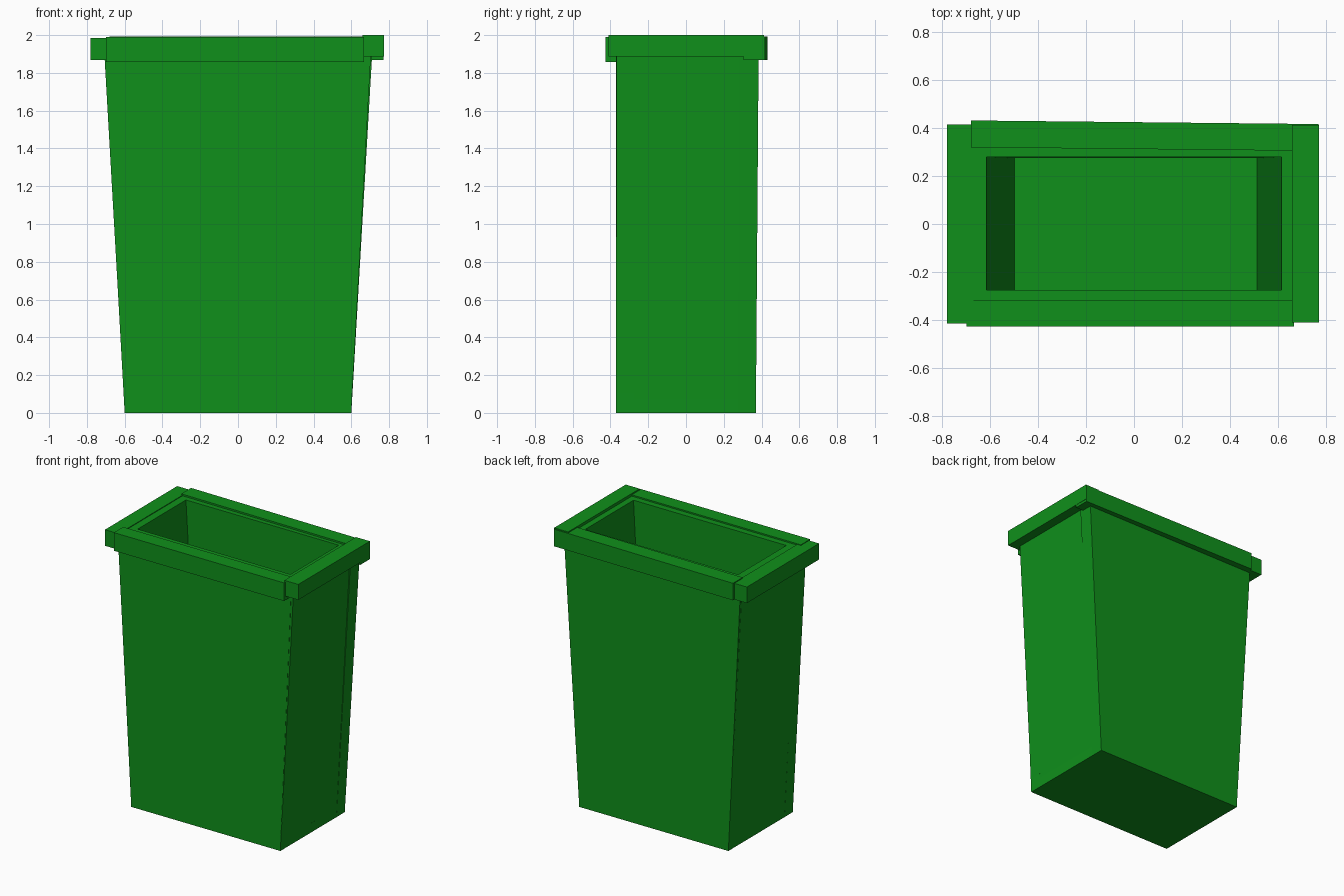
import bpy, bmesh

if "Cube" in bpy.data.objects:
    bpy.data.objects.remove(bpy.data.objects["Cube"])

green = bpy.data.materials.new("green_plastic")
green.diffuse_color = (0.005, 0.28, 0.011, 1)
green.use_nodes = True
green.node_tree.nodes["Principled BSDF"].inputs["Base Color"].default_value = green.diffuse_color


def slab(name, z0, low, z1, high):
    """Six-sided block between two rectangles given as (x0, x1, y0, y1)."""
    bm = bmesh.new()
    rings = []
    for z, (x0, x1, y0, y1) in ((z0, low), (z1, high)):
        rings.append([bm.verts.new((x, y, z))
                      for x, y in ((x0, y0), (x1, y0), (x1, y1), (x0, y1))])
    a, b = rings
    bm.faces.new(a[::-1])
    bm.faces.new(b)
    for i in range(4):
        j = (i + 1) % 4
        bm.faces.new((a[i], a[j], b[j], b[i]))
    mesh = bpy.data.meshes.new(name)
    bm.to_mesh(mesh)
    bm.free()
    mesh.materials.append(green)
    ob = bpy.data.objects.new(name, mesh)
    bpy.context.collection.objects.link(ob)
    return ob


# Floor
slab("floor", 0, (-0.6, 0.6, -0.37, 0.37), 0.07, (-0.603, 0.603, -0.37, 0.37))

# Tapered walls
top = 1.98
slab("front_wall", 0, (-0.6, 0.6, -0.37, -0.275), top, (-0.71, 0.69, -0.37, -0.275))
slab("back_wall", 0, (-0.6, 0.6, 0.275, 0.37), top, (-0.71, 0.715, 0.28, 0.385))
slab("left_wall", 0, (-0.599, -0.495, -0.368, 0.366), top, (-0.712, -0.615, -0.368, 0.37))
slab("right_wall", 0, (0.51, 0.599, -0.368, 0.35), top, (0.615, 0.708, -0.368, 0.35))


# Slightly uneven rim bars around the mouth
def bar(name, x0, x1, y0, y1, z0, z1):
    return slab(name, z0, (x0, x1, y0, y1), z1, (x0, x1, y0, y1))


bar("left_rim", -0.78, -0.67, -0.415, 0.415, 1.868, 1.985)
bar("right_rim", 0.66, 0.772, -0.41, 0.413, 1.887, 2.0)
bar("front_rim", -0.70, 0.668, -0.427, -0.32, 1.858, 1.99)
back = bar("back_rim", -0.68, 0.77, 0.32, 0.432, 1.868, 1.992)
for v in back.data.vertices:        # back bar is a little skewed
    if v.co.x > 0:
        v.co.y -= 0.015
